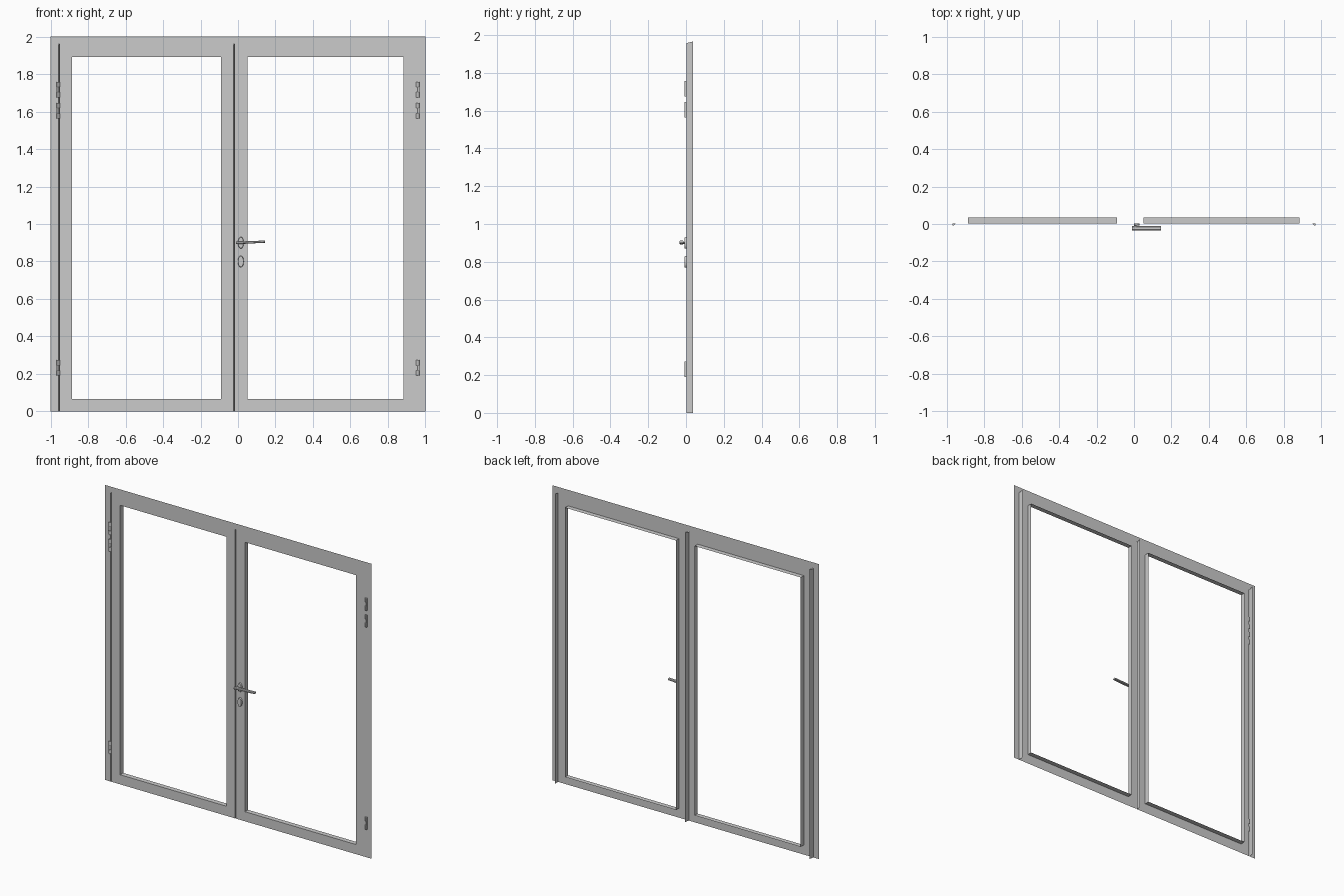
import bpy, bmesh
from math import pi, cos, sin

if "Cube" in bpy.data.objects:
    bpy.data.objects.remove(bpy.data.objects["Cube"])

YF, YB = 0.003, 0.036          # front sheet and back edge of the returns
Z0, Z1 = 0.065, 1.892          # glass opening heights


def make(name, polys):
    """Mesh object from a few polygons, vertices welded."""
    bm = bmesh.new()
    for p in polys:
        bm.faces.new([bm.verts.new(v) for v in p])
    bmesh.ops.remove_doubles(bm, verts=bm.verts, dist=1e-5)
    me = bpy.data.meshes.new(name)
    bm.to_mesh(me)
    bm.free()
    ob = bpy.data.objects.new(name, me)
    bpy.context.collection.objects.link(ob)
    return ob


def rect(x0, x1, z0, z1, y=YF):
    return [(x0, y, z0), (x1, y, z0), (x1, y, z1), (x0, y, z1)]


def prism(a, b):
    """Closed solid between two matching outlines."""
    n = len(a)
    sides = [[a[i], a[(i + 1) % n], b[(i + 1) % n], b[i]] for i in range(n)]
    return sides + [a[::-1], b]


def leaf(name, x0, x1, o0, o1):
    """Flat sheet with an opening and folded-back reveals."""
    top = 1.96
    polys = [rect(x0, o0, 0, Z0), rect(o0, o1, 0, Z0), rect(o1, x1, 0, Z0),
             rect(x0, o0, Z0, Z1), rect(o1, x1, Z0, Z1),
             rect(x0, o0, Z1, top), rect(o0, o1, Z1, top), rect(o1, x1, Z1, top)]
    c = [(o0, Z0), (o0, Z1), (o1, Z1), (o1, Z0)]
    for i in range(4):
        (xa, za), (xb, zb) = c[i], c[(i + 1) % 4]
        polys.append([(xa, YF, za), (xb, YF, zb), (xb, YB, zb), (xa, YB, za)])
    return make(name, polys)


# Door leaves and surrounding frame sheets
leaf("left_leaf", -0.952, -0.023, -0.886, -0.09)
leaf("right_leaf", -0.018, 0.957, 0.05, 0.883)
make("outer_frame", [rect(-1, -0.957, 0, 1.96), rect(0.957, 1, 0, 1.96),
                     rect(-1, -0.957, 1.96, 2), rect(-0.957, 0.957, 1.96, 2),
                     rect(0.957, 1, 1.96, 2)])

# Vertical edge returns behind the seams
for name, xf, xb in (("left_edge_return", -0.957, -0.952),
                     ("meeting_edge_return", -0.023, -0.018),
                     ("right_edge_return", 0.957, 0.957)):
    make(name, [[(xf, YF, 0), (xb, YB, 0), (xb, YB, 1.966), (xf, YF, 1.958)]])

# Hinges: wedge knuckles, mirrored left and right
wedge = [(0.951, YF), (0.953, 0.0), (0.961, -0.007), (0.967, -0.009), (0.968, YF)]
for side, s in (("left", -1), ("right", 1)):
    polys = []
    for zc in (1.717, 1.604, 0.232):
        for a, b, w in ((-0.041, -0.014, 1), (-0.014, 0.014, 0.6), (0.014, 0.041, 1)):
            pts = [(s * (0.968 - (0.968 - x) * w), y) for x, y in wedge]
            polys += prism([(x, y, zc + a) for x, y in pts],
                           [(x, y, zc + b) for x, y in pts])
    ob = make(side + "_hinges", polys)
    bm = bmesh.new()
    bm.from_mesh(ob.data)
    bmesh.ops.recalc_face_normals(bm, faces=bm.faces)
    bm.to_mesh(ob.data)
    bm.free()


def oval(y, zc, rx, rz, xc=0.015, n=20):
    return [(xc + rx * cos(2 * pi * i / n), y, zc + rz * sin(2 * pi * i / n))
            for i in range(n)]


# Handle rose and key plate
for name, zc in (("handle_rose", 0.9), ("key_plate", 0.8)):
    make(name, prism(oval(YF, zc, 0.016, 0.031), oval(-0.007, zc, 0.014, 0.029)))

# Handle neck and lever
make("handle_neck", prism(oval(-0.007, 0.9, 0.007, 0.006, 0.006, 10),
                          oval(-0.016, 0.9, 0.007, 0.006, 0.006, 10)))


def section(x, zc, h):
    return [(x, -0.034, zc - h * .5), (x, -0.034, zc + h * .5), (x, -0.030, zc + h),
            (x, -0.016, zc + h), (x, -0.012, zc + h * .5), (x, -0.012, zc - h * .5),
            (x, -0.016, zc - h), (x, -0.030, zc - h)]


make("handle_lever", prism(section(-0.01, 0.899, 0.007), section(0.145, 0.906, 0.006)))
